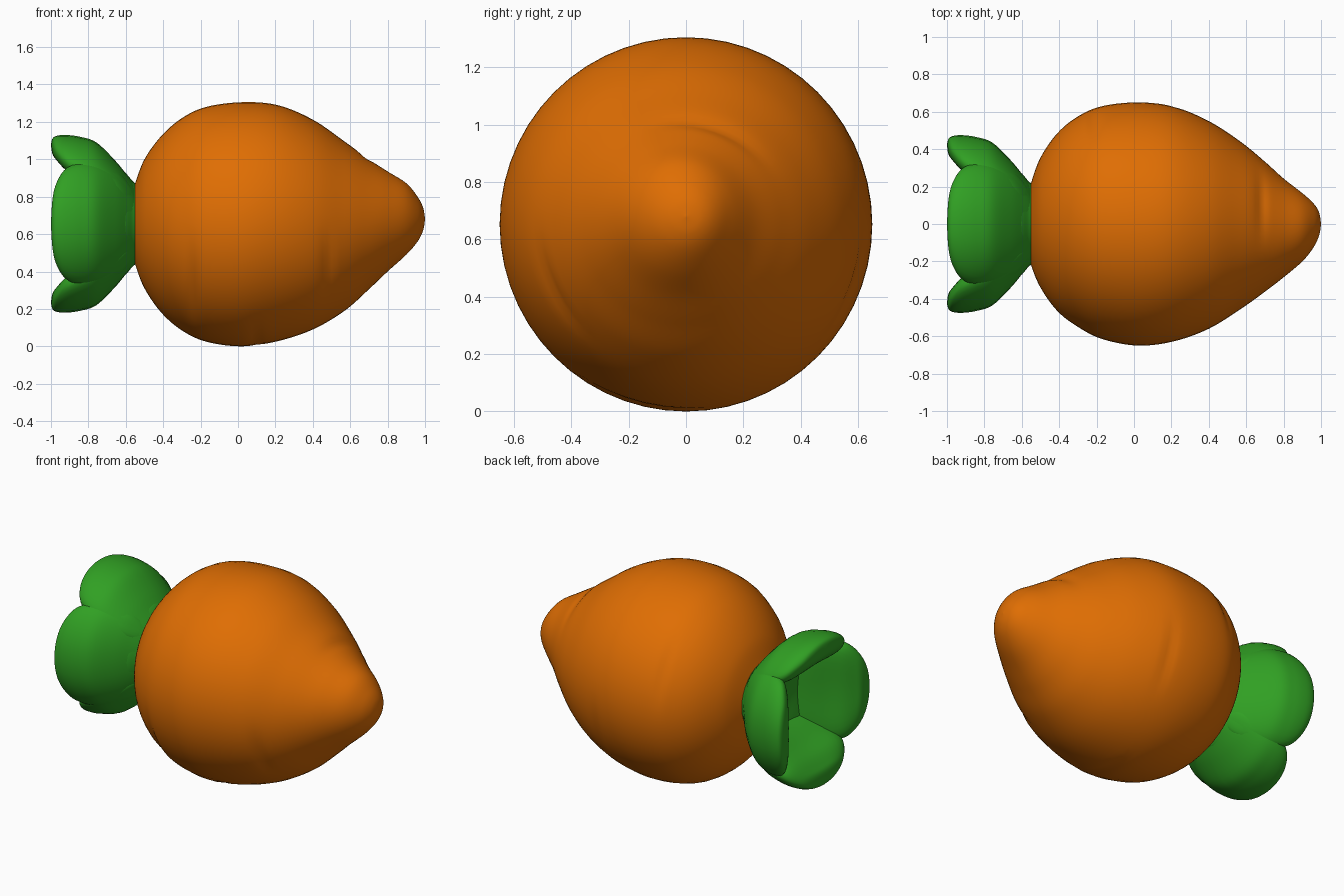
import bpy, bmesh, math
from mathutils import Vector

if "Cube" in bpy.data.objects:
    bpy.data.objects.remove(bpy.data.objects["Cube"])

CZ = 0.655  # height of the long axis


def material(name, rgb):
    m = bpy.data.materials.new(name)
    m.diffuse_color = (*rgb, 1)
    m.use_nodes = True
    m.node_tree.nodes["Principled BSDF"].inputs["Base Color"].default_value = m.diffuse_color
    return m


def smooth_rows(rows, steps):
    """Catmull-Rom interpolation through rows of numbers."""
    pts = [rows[0]] + rows + [rows[-1]]
    out = []
    for i in range(1, len(pts) - 2):
        a, b, c, d = (Vector(p) for p in pts[i - 1:i + 3])
        for k in range(steps):
            t = k / steps
            out.append(0.5 * (2 * b + (c - a) * t + (2 * a - 5 * b + 4 * c - d) * t * t
                              + (3 * b - a - 3 * c + d) * t ** 3))
    return out + [Vector(rows[-1])]


def loft(name, rings, mat):
    """Skin a list of closed rings, close both ends and make a smooth object."""
    bm = bmesh.new()
    loops = [[bm.verts.new(p) for p in r] for r in rings]
    for a, b in zip(loops, loops[1:]):
        for i in range(len(a)):
            j = (i + 1) % len(a)
            bm.faces.new((a[i], a[j], b[j], b[i]))
    bm.faces.new(loops[0])
    bm.faces.new(loops[-1])
    bmesh.ops.remove_doubles(bm, verts=bm.verts, dist=1e-4)
    bmesh.ops.recalc_face_normals(bm, faces=bm.faces)
    me = bpy.data.meshes.new(name)
    bm.to_mesh(me)
    bm.free()
    ob = bpy.data.objects.new(name, me)
    bpy.context.collection.objects.link(ob)
    me.materials.append(mat)
    bpy.ops.object.select_all(action='DESELECT')
    ob.select_set(True)
    bpy.context.view_layer.objects.active = ob
    bpy.ops.object.shade_smooth_by_angle(angle=math.radians(50))


orange = material("orange", (0.74, 0.155, 0.001))
green = material("green", (0.03, 0.35, 0.017))

# Root body: x, bottom z, top z, front y, back y
body = [
    (-0.56, 0.50, 0.82, -0.16, 0.16), (-0.55, 0.44, 0.87, -0.22, 0.22),
    (-0.50, 0.31, 1.00, -0.34, 0.355), (-0.41, 0.18, 1.125, -0.465, 0.485),
    (-0.30, 0.085, 1.22, -0.55, 0.575), (-0.17, 0.025, 1.28, -0.615, 0.63),
    (0.02, 0.00, 1.305, -0.65, 0.65), (0.21, 0.027, 1.29, -0.628, 0.628),
    (0.40, 0.09, 1.212, -0.56, 0.55), (0.57, 0.19, 1.095, -0.455, 0.44),
    (0.70, 0.305, 1.00, -0.362, 0.333),
    (0.80, 0.40, 0.935, -0.285, 0.243), (0.90, 0.49, 0.872, -0.20, 0.165),
    (0.96, 0.56, 0.80, -0.125, 0.11), (0.99, 0.62, 0.74, -0.06, 0.06),
    (1.00, 0.679, 0.681, -0.001, 0.001),
]
# Short creases: x, angle around the axis, half angle, depth
creases = [(0.68, 70, 45, 0.014), (0.48, 205, 28, 0.012), (0.10, 255, 30, 0.008),
           (-0.25, 215, 35, 0.016), (-0.22, 25, 25, 0.01), (0.22, 340, 28, 0.01)]
SIDES = 56
rings = []
for x, z0, z1, y0, y1 in smooth_rows(body, 7):
    ring = []
    for i in range(SIDES):
        a = 2 * math.pi * i / SIDES
        dent = 0
        for cx, ca, ch, depth in creases:
            da = (math.degrees(a) - ca + 180) % 360 - 180
            if abs(da) < ch:
                dent += depth * math.cos(da / ch * math.pi / 2) ** 2 * math.exp(-((x - cx) / 0.028) ** 2)
        ring.append((x, (y0 + y1) / 2 + ((y1 - y0) / 2 - dent) * math.cos(a),
                     (z0 + z1) / 2 + ((z1 - z0) / 2 - dent) * math.sin(a)))
    rings.append(ring)
loft("carrot_root", rings, orange)

# Leaf crown core, a shallow bowl where the leaves meet
core = [(-0.52, 0.20), (-0.56, 0.225), (-0.61, 0.28), (-0.67, 0.30), (-0.71, 0.27),
        (-0.70, 0.18), (-0.68, 0.08), (-0.675, 0.001)]
loft("leaf_core", [[(x, r * math.cos(i * math.pi / 16), CZ + r * math.sin(i * math.pi / 16))
                    for i in range(32)] for x, r in smooth_rows(core, 4)], green)

# Leaves: x, distance from axis, half width, half thickness
leaf = [(-0.53, 0.13, 0.12, 0.06), (-0.58, 0.175, 0.21, 0.08), (-0.65, 0.245, 0.28, 0.095),
        (-0.75, 0.325, 0.32, 0.11), (-0.84, 0.37, 0.325, 0.095), (-0.92, 0.397, 0.295, 0.078),
        (-0.97, 0.415, 0.22, 0.055), (-0.992, 0.42, 0.13, 0.035), (-1.0, 0.422, 0.001, 0.001)]
for n, name in enumerate(("back", "top", "front", "bottom")):
    ang = n * math.pi / 2
    rings = []
    for x, d, w, t in smooth_rows(leaf, 5):
        ring = []
        for i in range(32):
            a = 2 * math.pi * i / 32
            c, s = math.cos(a), math.sin(a)
            side = w * math.copysign(abs(c) ** 0.85, c)
            inner = 1.35 if s < 0 else 1.0         # fuller on the inside
            r = d + t * s * inner - 0.75 * side * side      # edges curl inward
            ring.append((x - 0.25 * t * s * (1 + x),
                         r * math.cos(ang) - side * math.sin(ang),
                         CZ + r * math.sin(ang) + side * math.cos(ang)))
        rings.append(ring)
    loft("leaf_" + name, rings, green)
